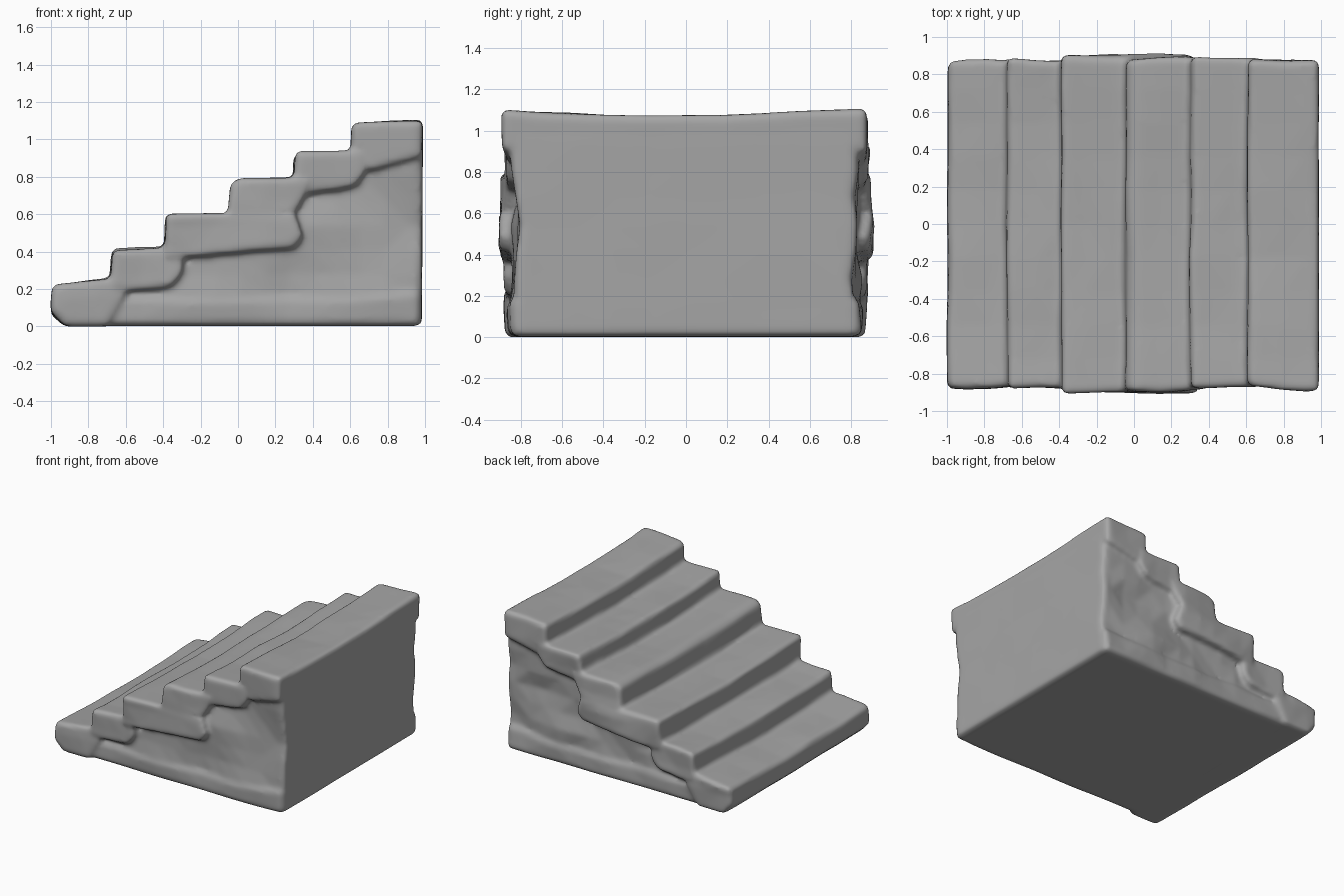
import bpy, bmesh, math
from mathutils import Vector, noise

if "Cube" in bpy.data.objects:
    bpy.data.objects.remove(bpy.data.objects["Cube"])


def weather(co, half, rough, sag):
    # worn stone: treads dip mid-width, faces ripple, underside stays flat
    n = noise.noise_vector(Vector((co.x * 3.1, co.y * 2.6, co.z * 4.3)) + Vector((7, 3, 1)))
    t = min(1, max(0, co.z / 0.15))
    side = abs(co.y) / half
    co.x += n.x * (0.012 if co.x < 0.9 else 0.003)
    co.z += t * (n.z * 0.014 - sag * (1 - min(1, side) ** 2))
    if side > 0.9:
        co.y += n.y * rough * (0.4 + 0.6 * t)


def prism(name, profile, half, bevel=0.025, rough=0.03, sag=0.025):
    bm = bmesh.new()
    face = bm.faces.new([bm.verts.new((x, -half, z)) for x, z in profile])
    ext = bmesh.ops.extrude_face_region(bm, geom=[face])
    for v in ext["geom"]:
        if isinstance(v, bmesh.types.BMVert):
            v.co.y = half
    bmesh.ops.recalc_face_normals(bm, faces=bm.faces[:])
    bmesh.ops.bevel(bm, geom=bm.edges[:], offset=bevel, segments=2,
                    profile=0.5, affect='EDGES', clamp_overlap=True)
    # slice into a grid so the weathering has points to move
    xs = [p[0] for p in profile]
    zs = [p[1] for p in profile]
    cuts = [((0, i * 0.18, 0), (0, 1, 0)) for i in range(-4, 5)]
    cuts += [((i * 0.13 + 0.01, 0, 0), (1, 0, 0)) for i in range(-7, 8)
             if min(xs) + 0.05 < i * 0.13 + 0.01 < max(xs) - 0.05]
    cuts += [((0, 0, i * 0.13 + 0.02), (0, 0, 1)) for i in range(0, 9)
             if min(zs) + 0.05 < i * 0.13 + 0.02 < max(zs) - 0.05]
    for co, no in cuts:
        bmesh.ops.bisect_plane(bm, geom=bm.verts[:] + bm.edges[:] + bm.faces[:],
                               plane_co=co, plane_no=no, dist=1e-4)
    for v in bm.verts:
        weather(v.co, half, rough, sag)
    bmesh.ops.triangulate(bm, faces=bm.faces[:])
    bmesh.ops.recalc_face_normals(bm, faces=bm.faces[:])
    me = bpy.data.meshes.new(name)
    bm.to_mesh(me)
    bm.free()
    ob = bpy.data.objects.new(name, me)
    bpy.context.collection.objects.link(ob)
    return ob


# recessed core under the treads, full height at the back
core = prism("stone_staircase",
             [(-0.9, 0.004), (0.982, 0.004), (0.987, 1.0), (0.66, 1.0), (0.61, 0.84), (-0.68, 0.14), (-0.9, 0.08)],
             0.828, bevel=0.03, sag=0.0, rough=0.045)

parts = [
    # low plinth along both sides
    prism("plinth", [(-0.92, 0.002), (0.978, 0.002), (0.98, 0.20), (0.6, 0.16), (-0.7, 0.16), (-0.92, 0.1)],
          0.85, bevel=0.035, sag=0),
    # five protruding tread slabs
    prism("step_1", [(-0.93, 0.0), (-0.70, 0.0), (-0.60, 0.16), (-0.60, 0.26), (-0.68, 0.26), (-0.99, 0.225), (-1.004, 0.08)], 0.872),
    prism("step_2", [(-0.69, 0.20), (-0.60, 0.18), (-0.36, 0.21), (-0.30, 0.28), (-0.29, 0.435), (-0.675, 0.415)], 0.882),
    prism("step_3", [(-0.395, 0.36), (0.30, 0.42), (0.35, 0.48), (0.30, 0.615), (-0.385, 0.605)], 0.897),
    prism("step_4", [(-0.06, 0.54), (0.30, 0.60), (0.36, 0.70), (0.40, 0.795), (0.01, 0.795), (-0.04, 0.765)], 0.894),
    prism("step_5", [(0.29, 0.70), (0.62, 0.75), (0.68, 0.82), (0.68, 0.945), (0.305, 0.935)], 0.882),
    # thick top slab
    prism("step_6", [(0.605, 0.87), (0.70, 0.83), (0.983, 0.90), (0.99, 1.103), (0.61, 1.088)], 0.873),
]

# fuse everything into one solid block
bpy.context.view_layer.objects.active = core
core.select_set(True)
for p in parts:
    m = core.modifiers.new("fuse", 'BOOLEAN')
    m.operation = 'UNION'
    m.solver = 'EXACT'
    m.object = p
    bpy.ops.object.modifier_apply(modifier=m.name)
    bpy.data.objects.remove(p)

# blend the joints into one continuous eroded surface
m = core.modifiers.new("blend", 'REMESH')
m.mode = 'VOXEL'
m.voxel_size = 0.016
m.use_smooth_shade = True
bpy.ops.object.modifier_apply(modifier=m.name)
m = core.modifiers.new("erode", 'SMOOTH')
m.factor = 0.5
m.iterations = 5
bpy.ops.object.modifier_apply(modifier=m.name)
bpy.ops.object.shade_smooth()

# settle exactly on the ground
low = min(v.co.z for v in core.data.vertices)
for v in core.data.vertices:
    v.co.z -= low

# dark grey stone
stone = bpy.data.materials.new("dark_stone")
stone.diffuse_color = (0.38, 0.38, 0.38, 1)
stone.use_nodes = True
stone.node_tree.nodes["Principled BSDF"].inputs["Base Color"].default_value = stone.diffuse_color
core.data.materials.clear()
core.data.materials.append(stone)
